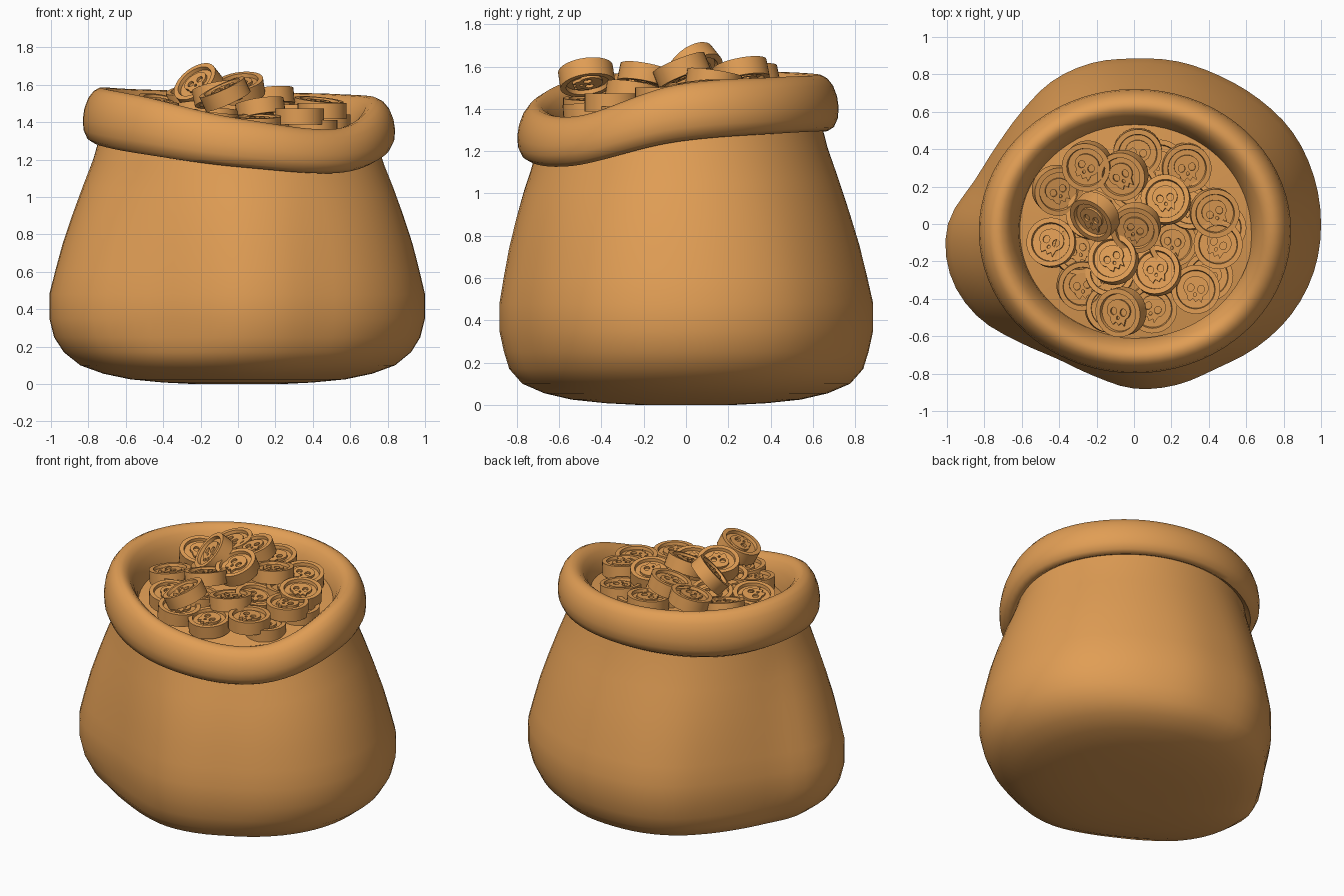
import bpy, bmesh
from math import sin, cos, tau, radians
from mathutils import Vector, Matrix

cube = bpy.data.objects.get("Cube")
if cube:
    bpy.data.objects.remove(cube)

ochre = bpy.data.materials.new("ochre cloth")
ochre.use_nodes = True
ochre.diffuse_color = (0.75, 0.34, 0.09, 1)
ochre.node_tree.nodes["Principled BSDF"].inputs["Base Color"].default_value = ochre.diffuse_color
SEGS = 72


def around(values, a):
    """Smooth closed interpolation of evenly spaced values at angle a."""
    n = len(values)
    t = (a / tau * n) % n
    i, f = int(t), t % 1
    p, q, r, s = (values[(i + k) % n] for k in (-1, 0, 1, 2))
    return q + f * (r - p + f * (2*p - 5*q + 4*r - s + f * (3*(q - r) + s - p))) / 2


def add_object(name, mesh, sharp=40):
    mesh.materials.clear()
    mesh.materials.append(ochre)
    obj = bpy.data.objects.new(name, mesh)
    bpy.context.collection.objects.link(obj)
    bpy.ops.object.select_all(action='DESELECT')
    obj.select_set(True)
    bpy.context.view_layer.objects.active = obj
    bpy.ops.object.shade_smooth_by_angle(angle=radians(sharp))
    return obj


def loft(bm, rings, cap_start=False, cap_end=False):
    """Skin a list of closed point rings."""
    loops = [[bm.verts.new(p) for p in ring] for ring in rings]
    for low, high in zip(loops, loops[1:]):
        n = len(low)
        for i in range(n):
            bm.faces.new((low[i], low[(i+1) % n], high[(i+1) % n], high[i]))
    if cap_start:
        bm.faces.new(loops[0][::-1])
    if cap_end:
        bm.faces.new(loops[-1])


def finish(bm, name):
    bmesh.ops.recalc_face_normals(bm, faces=bm.faces)
    mesh = bpy.data.meshes.new(name)
    bm.to_mesh(mesh)
    bm.free()
    return mesh


# Outlines by angle, counter-clockwise from +x
BELLY = (1.0, .995, .98, .945, .915, .9, .885, .89, .88, .85, .845, .885,
         .995, 1.02, .975, .885, .83, .84, .88, .89, .89, .93, .97, .995)
RIM_TOP = (1.515, 1.55, 1.56, 1.575, 1.585, 1.54, 1.42, 1.365)
RIM_LOW = (1.245, 1.285, 1.295, 1.28, 1.29, 1.235, 1.16, 1.13)
ANGLES = [tau * i / SEGS for i in range(SEGS)]


def mouth(a, scale):
    return Vector((0.005 + 0.835 * scale * cos(a), -0.038 + 0.76 * scale * sin(a), 0))


def body_ring(z, blend, scale):
    """Outline between belly and mouth; it grows rounder towards the base."""
    ring = []
    for a in ANGLES:
        r = around(BELLY, a)
        r += (0.92 - r) * 0.6 * max(0, 1 - z / 0.25)
        wide = Vector((r * cos(a), r * sin(a), 0))
        p = mouth(a, 0.885).lerp(wide, blend) * scale
        p.z = z * (1 + (around(RIM_LOW, a) / 1.25 - 1) * (z / 1.25) ** 3)
        ring.append(p)
    return ring


def rim_ring(scale, t):
    ring = []
    for a in ANGLES:
        p = mouth(a, scale)
        low, top = around(RIM_LOW, a), around(RIM_TOP, a)
        p.z = low + (top - low) * t
        ring.append(p)
    return ring


# Sack body
body = [(0.0, 1, .25), (.008, 1, .42), (.025, 1, .6), (.055, 1, .745), (.1, 1, .865),
        (.17, 1, .94), (.25, 1, .975), (.35, 1, 1), (.48, 1, 1), (.6, .89, 1),
        (.75, .74, 1), (.9, .55, 1), (1.05, .34, 1), (1.18, .14, 1), (1.3, 0, 1)]
bm = bmesh.new()
loft(bm, [body_ring(*r) for r in body], cap_start=True)
add_object("sack_body", finish(bm, "sack_body"))

# Rolled rim
roll = [(.87, .25), (.89, .06), (.93, 0), (.97, .07), (.995, .23), (1, .42), (.99, .62),
        (.965, .81), (.93, .94), (.89, 1), (.85, .98), (.81, .88), (.775, .7), (.745, .45), (.73, .1)]
bm = bmesh.new()
loft(bm, [rim_ring(*r) for r in roll])
add_object("rolled_rim", finish(bm, "rolled_rim"), 60)

# Filling below the coins
bm = bmesh.new()
fill = []
for k in (.755, .65, .5, .3, .1):
    ring = [mouth(a, k) for a in ANGLES]
    for p in ring:
        p.z = 1.37 + 0.1 * p.y + 0.07 * (1 - k / .75)
    fill.append(ring)
loft(bm, fill, cap_end=True)
add_object("sack_filling", finish(bm, "sack_filling"))


# Skull emblem: flat curve with eye and nose holes
def emblem_mesh():
    curve = bpy.data.curves.new("emblem", 'CURVE')
    curve.dimensions = '2D'
    curve.fill_mode = 'BOTH'
    curve.extrude = 0.01

    def outline(points):
        s = curve.splines.new('POLY')
        s.points.add(len(points) - 1)
        for pt, (x, y) in zip(s.points, points):
            pt.co = (x, y, 0, 1)
        s.use_cyclic_u = True

    head = [(.068 * cos(radians(d)), .012 + .06 * sin(radians(d))) for d in range(-30, 211, 20)]
    teeth = [(-.04 + .016 * i, -.068 if i % 2 else -.05) for i in range(6)]
    outline(head + [(-.045, -.03)] + teeth + [(.045, -.03)])
    for cx, cy, rx, ry in ((-.028, .005, .018, .021), (.028, .005, .018, .021), (0, -.028, .008, .010)):
        outline([(cx + rx * cos(tau * i / 12), cy + ry * sin(tau * i / 12)) for i in range(12)])
    temp = bpy.data.objects.new("emblem", curve)
    bpy.context.collection.objects.link(temp)
    bpy.context.view_layer.update()
    mesh = bpy.data.meshes.new_from_object(temp.evaluated_get(bpy.context.evaluated_depsgraph_get()))
    bpy.data.objects.remove(temp)
    return mesh


# Coin: lathed disc with a raised lip and an emblem on both faces
half = [(.1, .022), (.104, .042), (.131, .042)]
profile = half + [(r, -z) for r, z in reversed(half)]
bm = bmesh.new()
loft(bm, [[(r * cos(tau * i / 32), r * sin(tau * i / 32), z) for i in range(32)]
          for r, z in profile], True, True)
bmesh.ops.recalc_face_normals(bm, faces=bm.faces)
emblem = emblem_mesh()
for turn in (0, tau / 2):
    before = len(bm.verts)
    bm.from_mesh(emblem)
    bm.verts.ensure_lookup_table()
    move = Matrix.Rotation(turn, 4, 'Y') @ Matrix.Translation((0, 0, .026))
    bmesh.ops.transform(bm, matrix=move, verts=bm.verts[before:])
coin_mesh = bpy.data.meshes.new("coin")
bm.to_mesh(coin_mesh)
bm.free()

# Coin pile: centre, then sideways lean of the upward face
coins = [
    (-.44, -.10, 1.44, -.15, .1), (-.07, -.47, 1.55, -.45, -.15), (.12, -.25, 1.47, -.15, .15),
    (-.11, -.19, 1.55, -.2, .2), (.01, -.02, 1.58, -.15, -.4), (-.21, .04, 1.59, -.8, -.8),
    (.17, .13, 1.53, -.1, .15), (-.06, .26, 1.57, -.25, -.2), (-.25, .31, 1.54, -.2, -.2),
    (.02, .38, 1.48, 0, -.1), (.28, .30, 1.46, .1, -.1), (.43, .06, 1.48, .1, -.1),
    (.45, -.11, 1.46, 0, 0), (.33, -.35, 1.43, 0, 0), (-.28, -.33, 1.42, .1, -.1),
    (-.41, .18, 1.48, .2, -.2), (.10, -.45, 1.39, 0, -.1), (.20, -.10, 1.44, .2, 0),
    (-.13, -.45, 1.41, .1, 0), (-.23, .05, 1.46, -.1, .1), (0, .2, 1.47, 0, 0),
    (.4, -.28, 1.37, 0, 0), (.3, .1, 1.44, 0, .1), (-.3, -.14, 1.42, .1, 0),
    (.14, .32, 1.43, 0, 0), (-.13, -.26, 1.42, 0, .1), (.47, -.02, 1.4, 0, 0),
]
for i, (x, y, z, lean_x, lean_y) in enumerate(coins):
    coin = add_object(f"coin_{i + 1}", coin_mesh, 30)
    tilt = Vector((0, 0, 1)).rotation_difference(Vector((lean_x, lean_y, 1)))
    spin = Matrix.Rotation(radians(-25 + 17 * (i % 4)), 4, 'Z')
    coin.matrix_world = Matrix.Translation((x, y, z)) @ tilt.to_matrix().to_4x4() @ spin
